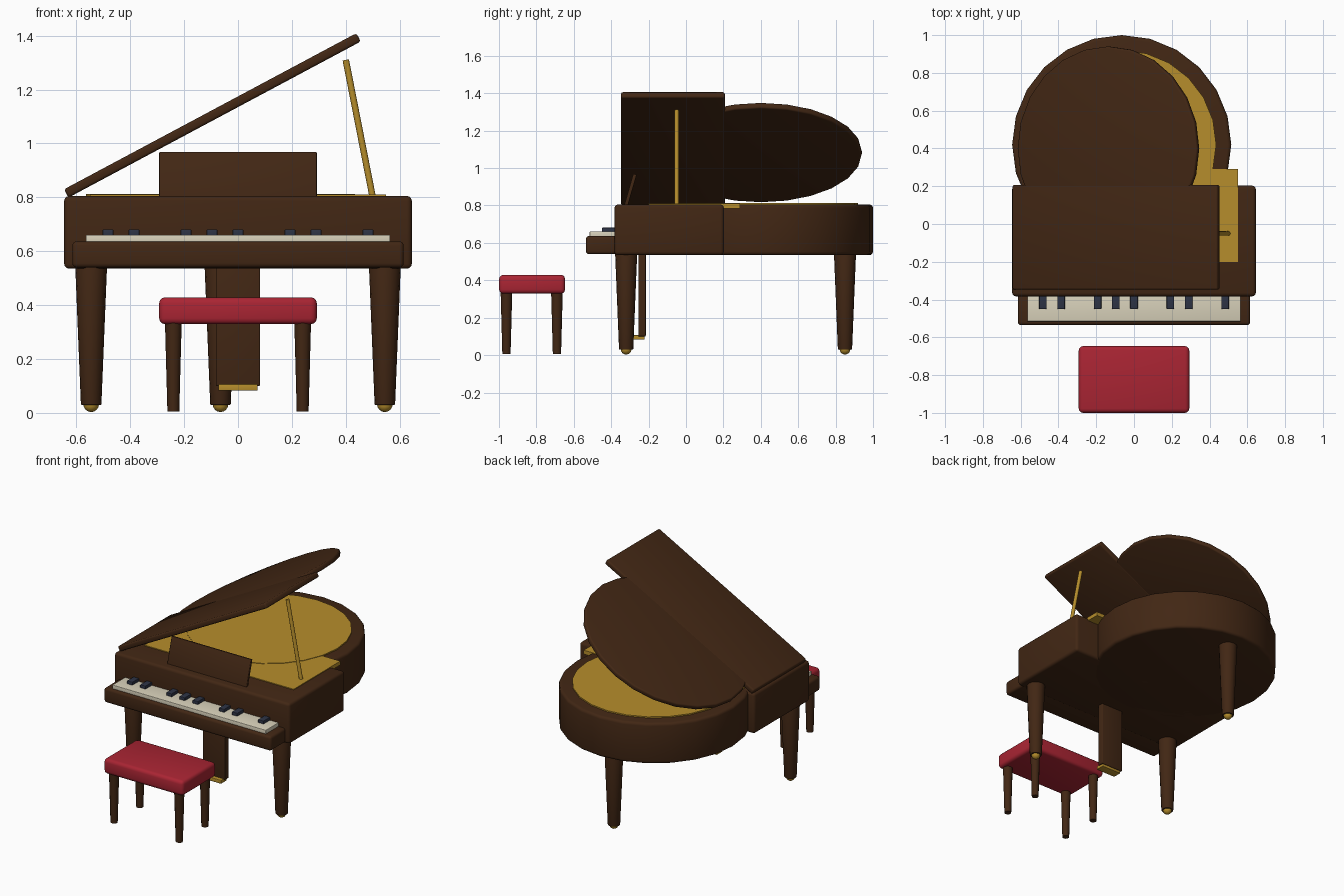
import bpy, bmesh, math
from mathutils import Vector, Matrix

if "Cube" in bpy.data.objects:
    bpy.data.objects.remove(bpy.data.objects["Cube"])


def material(name, rgb):
    m = bpy.data.materials.new(name)
    m.diffuse_color = (*rgb, 1.0)
    m.use_nodes = True
    m.node_tree.nodes["Principled BSDF"].inputs["Base Color"].default_value = m.diffuse_color
    return m


WOOD = material("dark_wood", (0.054, 0.020, 0.007))
GOLD = material("gold", (0.47, 0.27, 0.025))
RED = material("red_cushion", (0.40, 0.018, 0.033))
IVORY = material("ivory", (0.70, 0.65, 0.50))
BLACK = material("blue_black", (0.027, 0.034, 0.06))


def finish(name, bm, mat, matrix, bevel=0.0):
    """Round the hard edges, place the mesh and shade it."""
    if bevel:
        hard = [e for e in bm.edges if e.calc_face_angle(0) > math.radians(40)]
        bmesh.ops.bevel(bm, geom=hard, offset=bevel, segments=3,
                        profile=0.5, affect='EDGES')
    bmesh.ops.recalc_face_normals(bm, faces=bm.faces)
    mesh = bpy.data.meshes.new(name)
    bm.to_mesh(mesh)
    bm.free()
    mesh.materials.append(mat)
    ob = bpy.data.objects.new(name, mesh)
    bpy.context.collection.objects.link(ob)
    ob.matrix_world = matrix
    bpy.ops.object.select_all(action='DESELECT')
    ob.select_set(True)
    bpy.context.view_layer.objects.active = ob
    bpy.ops.object.shade_smooth_by_angle(angle=math.radians(35))
    return ob


def box(name, center, size, mat, bevel=0.0, rot=Matrix()):
    bm = bmesh.new()
    bmesh.ops.create_cube(bm, size=1.0)
    bmesh.ops.scale(bm, vec=size, verts=bm.verts)
    return finish(name, bm, mat, Matrix.Translation(center) @ rot, bevel)


def cone(name, center, r_bottom, r_top, height, mat, sides=24, bevel=0.0, rot=Matrix()):
    bm = bmesh.new()
    bmesh.ops.create_cone(bm, cap_ends=True, segments=sides, radius1=r_bottom,
                          radius2=r_top, depth=height)
    return finish(name, bm, mat, Matrix.Translation(center) @ rot, bevel)


# Case: straight front part and round tail
box("case_front", (0, -0.09, 0.67), (1.29, 0.585, 0.27), WOOD, 0.018)
cone("case_tail", (-0.065, 0.42, 0.67), 0.58, 0.58, 0.27, WOOD, bevel=0.018)

# Gold interior
box("string_plate", (0, 0.045, 0.797), (1.10, 0.49, 0.026), GOLD)
cone("soundboard", (-0.065, 0.42, 0.797), 0.50, 0.50, 0.032, GOLD)

# Open lid, hinged on the left, and its prop
tilt = Matrix.Rotation(math.radians(-28.1), 4, 'Y')
box("lid_front", (-0.095, -0.07, 1.104), (1.23, 0.555, 0.035), WOOD, 0.01, tilt)
cone("lid_tail", (-0.135, 0.40, 1.083), 0.54, 0.54, 0.033, WOOD, bevel=0.01, rot=tilt)
foot, tip = Vector((0.50, -0.05, 0.80)), Vector((0.40, -0.05, 1.31))
cone("lid_prop", (foot + tip) / 2, 0.012, 0.012, (tip - foot).length, GOLD, 12,
     rot=(tip - foot).to_track_quat('Z', 'Y').to_matrix().to_4x4())

# Music desk
box("music_desk", (0, -0.297, 0.882), (0.585, 0.02, 0.178), WOOD, 0.005,
    Matrix.Rotation(math.radians(-16), 4, 'X'))

# Keyboard
box("key_bed", (0, -0.445, 0.588), (1.23, 0.18, 0.097), WOOD, 0.016)
box("white_keys", (0, -0.435, 0.645), (1.13, 0.16, 0.032), IVORY, 0.003)
for i in (-5, -4, -2, -1, 0, 2, 3, 5):
    box("black_key", (i * 0.0965, -0.405, 0.668), (0.04, 0.09, 0.026), BLACK, 0.003)

# Legs with casters
for x, y in ((-0.545, -0.32), (0.545, -0.32), (-0.065, 0.85)):
    cone("piano_leg", (x, y, 0.287), 0.038, 0.059, 0.515, WOOD, 16, 0.004)
    bm = bmesh.new()
    bmesh.ops.create_uvsphere(bm, u_segments=12, v_segments=8, radius=0.029)
    finish("caster", bm, GOLD, Matrix.Translation((x, y, 0.032)))

# Pedal support and pedals
box("pedal_support", (0, -0.235, 0.32), (0.165, 0.04, 0.44), WOOD, 0.005)
box("pedals", (0, -0.252, 0.095), (0.145, 0.06, 0.024), GOLD, 0.003)

# Stool
box("stool_seat", (0, -0.823, 0.379), (0.585, 0.353, 0.1), RED, 0.022)
for x in (-0.24, 0.24):
    for y in (-0.96, -0.69):
        cone("stool_leg", (x, y, 0.17), 0.022, 0.031, 0.33, WOOD, 12)
